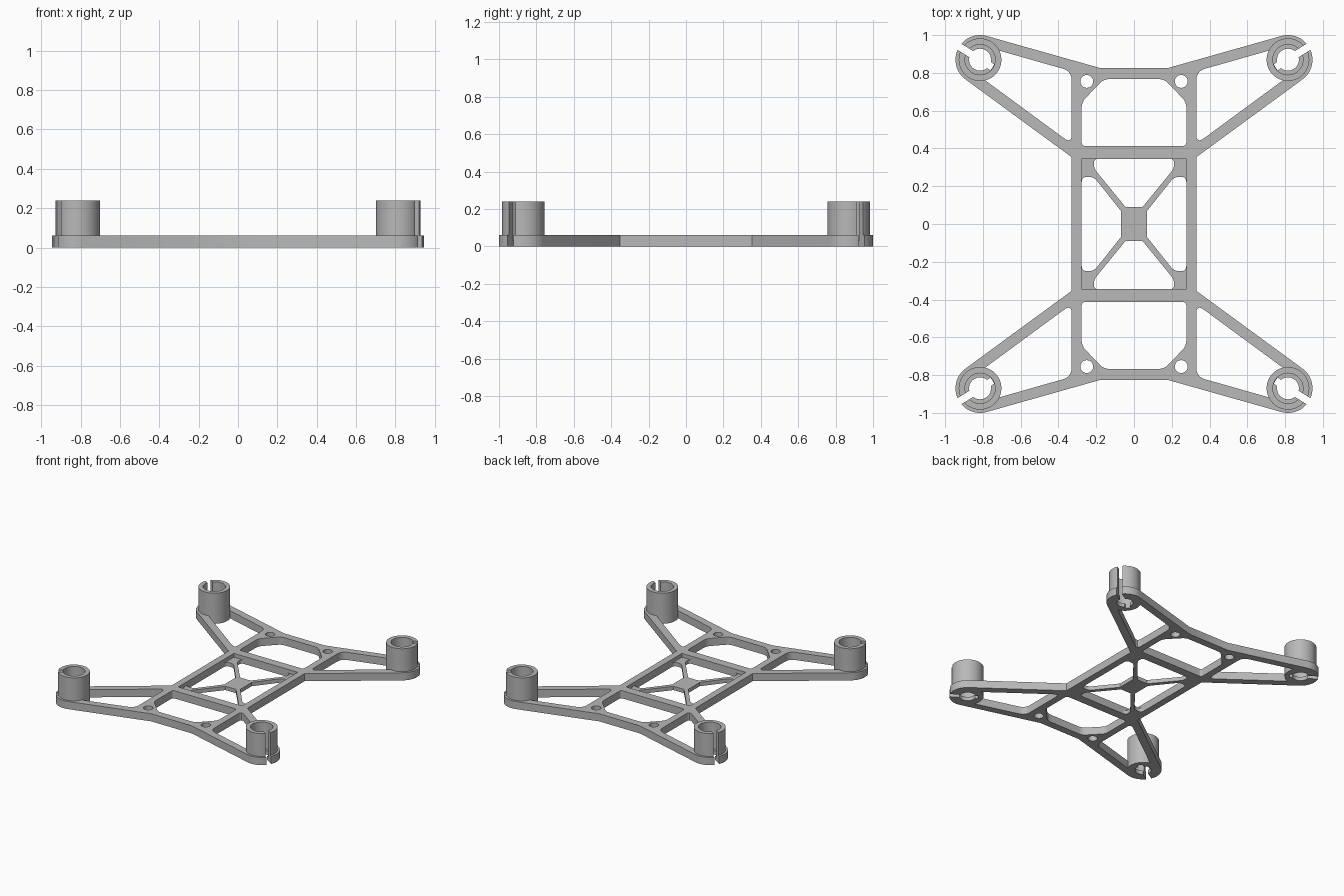
import bpy, bmesh, math
from mathutils import Vector

if "Cube" in bpy.data.objects:
    bpy.data.objects.remove(bpy.data.objects["Cube"], do_unlink=True)

PLATE_H, BRACE_H, MOUNT_H = 0.06, 0.03, 0.24
MOTOR = Vector((0.815, 0.87))
TUBE_R, BORE_R, HOLE_R, TIP_R = 0.113, 0.08, 0.058, 0.13
SLOT_ANGLE = math.radians(32)
QUADRANTS = [(1, 1), (-1, 1), (-1, -1), (1, -1)]

grey = bpy.data.materials.new("matte_grey")
grey.use_nodes = True
grey.diffuse_color = (0.48, 0.48, 0.48, 1)
grey.node_tree.nodes["Principled BSDF"].inputs["Base Color"].default_value = (0.48, 0.48, 0.48, 1)


def rounded(corners, steps=6):
    """Outline from (x, y, corner cut) with each corner softened."""
    out = []
    for i, (x, y, cut) in enumerate(corners):
        p = Vector((x, y))
        if not cut:
            out.append(p)
            continue
        before = Vector(corners[i - 1][:2])
        after = Vector(corners[(i + 1) % len(corners)][:2])
        a = p + (before - p).normalized() * cut
        b = p + (after - p).normalized() * cut
        for k in range(steps + 1):
            t = k / steps
            out.append(a * (1 - t) ** 2 + p * 2 * t * (1 - t) + b * t * t)
    return out


def arc(center, r, start, end, n):
    return [center + r * Vector((math.cos(a), math.sin(a)))
            for a in (start + (end - start) * k / n for k in range(n + 1))]


def circle(center, r, n=48):
    return arc(Vector(center), r, 0, math.tau, n)[:-1]


def flip(points, quadrant):
    return [Vector((p[0] * quadrant[0], p[1] * quadrant[1])) for p in points]


def prism(name, points, z0, z1):
    bm = bmesh.new()
    face = bm.faces.new([bm.verts.new((p[0], p[1], z0)) for p in points])
    top = bmesh.ops.extrude_face_region(bm, geom=[face])["geom"]
    bmesh.ops.translate(bm, vec=(0, 0, z1 - z0),
                        verts=[v for v in top if isinstance(v, bmesh.types.BMVert)])
    bmesh.ops.recalc_face_normals(bm, faces=bm.faces)
    mesh = bpy.data.meshes.new(name)
    bm.to_mesh(mesh)
    bm.free()
    mesh.materials.append(grey)
    obj = bpy.data.objects.new(name, mesh)
    bpy.context.collection.objects.link(obj)
    return obj


def activate(obj):
    bpy.ops.object.select_all(action="DESELECT")
    obj.select_set(True)
    bpy.context.view_layer.objects.active = obj


def cut(obj, points, z0=-0.1, z1=0.5):
    cutter = prism("cutter", points, z0, z1)
    cutter.hide_render = True
    mod = obj.modifiers.new("cut", "BOOLEAN")
    mod.operation, mod.solver, mod.object = "DIFFERENCE", "EXACT", cutter
    activate(obj)
    bpy.ops.object.modifier_apply(modifier=mod.name)
    bpy.data.objects.remove(cutter, do_unlink=True)


def finish(obj):
    activate(obj)
    bpy.ops.object.shade_smooth_by_angle(angle=math.radians(30))


# Split through each motor mount, pointing outwards
along = Vector((math.cos(SLOT_ANGLE), math.sin(SLOT_ANGLE)))
side = Vector((-along.y, along.x)) * 0.019
slot = [MOTOR - along * 0.077 - side, MOTOR + along * 0.2 - side,
        MOTOR + along * 0.2 + side, MOTOR - along * 0.077 + side]

# Frame plate: waist, four tapering arms with round tips
quarter = [Vector((0.33, 0.354))]
quarter += arc(MOTOR, TIP_R, math.radians(-53.5), math.radians(105.8), 24)
quarter += [Vector((0.177, 0.825))]
outline = []
for q in QUADRANTS:
    points = flip(quarter, q)
    outline += points if q[0] * q[1] > 0 else points[::-1]
plate = prism("frame_plate", outline, 0, PLATE_H)

# Centre window, end windows, arm windows and screw holes
cut(plate, [(-0.277, -0.345), (0.277, -0.345), (0.277, 0.345), (-0.277, 0.345)])
end_window = rounded([(-0.277, 0.413, 0.02), (0.277, 0.413, 0.02), (0.277, 0.645, 0.03),
                      (0.16, 0.767, 0.03), (-0.16, 0.767, 0.03), (-0.277, 0.645, 0.03)])
arm_window = rounded([(0.33, 0.424, 0.05), (0.81, 0.777, 0), (0.76, 0.931, 0),
                      (0.33, 0.809, 0.05)])
for s in (1, -1):
    cut(plate, flip(end_window, (1, s)))
for q in QUADRANTS:
    cut(plate, flip(arm_window, q))
    cut(plate, flip(circle((0.25, 0.755), 0.034, 32), q))
    cut(plate, flip(circle(MOTOR, TUBE_R), q))
    cut(plate, flip(slot, q))
finish(plate)

# Thin cross brace with a solid hub in the centre window
brace = prism("cross_brace", [(-0.29, -0.36), (0.29, -0.36), (0.29, 0.36), (-0.29, 0.36)],
              0, BRACE_H)
end_gap = rounded([(-0.213, 0.345, 0.025), (-0.213, 0.295, 0.025), (-0.045, 0.09, 0),
                   (0.045, 0.09, 0), (0.213, 0.295, 0.025), (0.213, 0.345, 0.025)])
side_gap = rounded([(0.277, -0.25, 0.03), (0.277, 0.25, 0.03), (0.213, 0.25, 0.03),
                    (0.07, 0.07, 0), (0.07, -0.07, 0), (0.213, -0.25, 0.03)])
for s in (1, -1):
    cut(brace, flip(end_gap, (1, s)))
    cut(brace, flip(side_gap, (s, 1)))
finish(brace)

# Split motor tubes with a seating ledge at the bottom
names = ["back_left", "back_right", "front_right", "front_left"]
for name, q in zip(names, QUADRANTS):
    mount = prism(name + "_motor_mount", flip(circle(MOTOR, TUBE_R), q), 0, MOUNT_H)
    cut(mount, flip(circle(MOTOR, BORE_R), q), z0=BRACE_H)
    cut(mount, flip(circle(MOTOR, HOLE_R), q))
    cut(mount, flip(slot, q))
    finish(mount)
